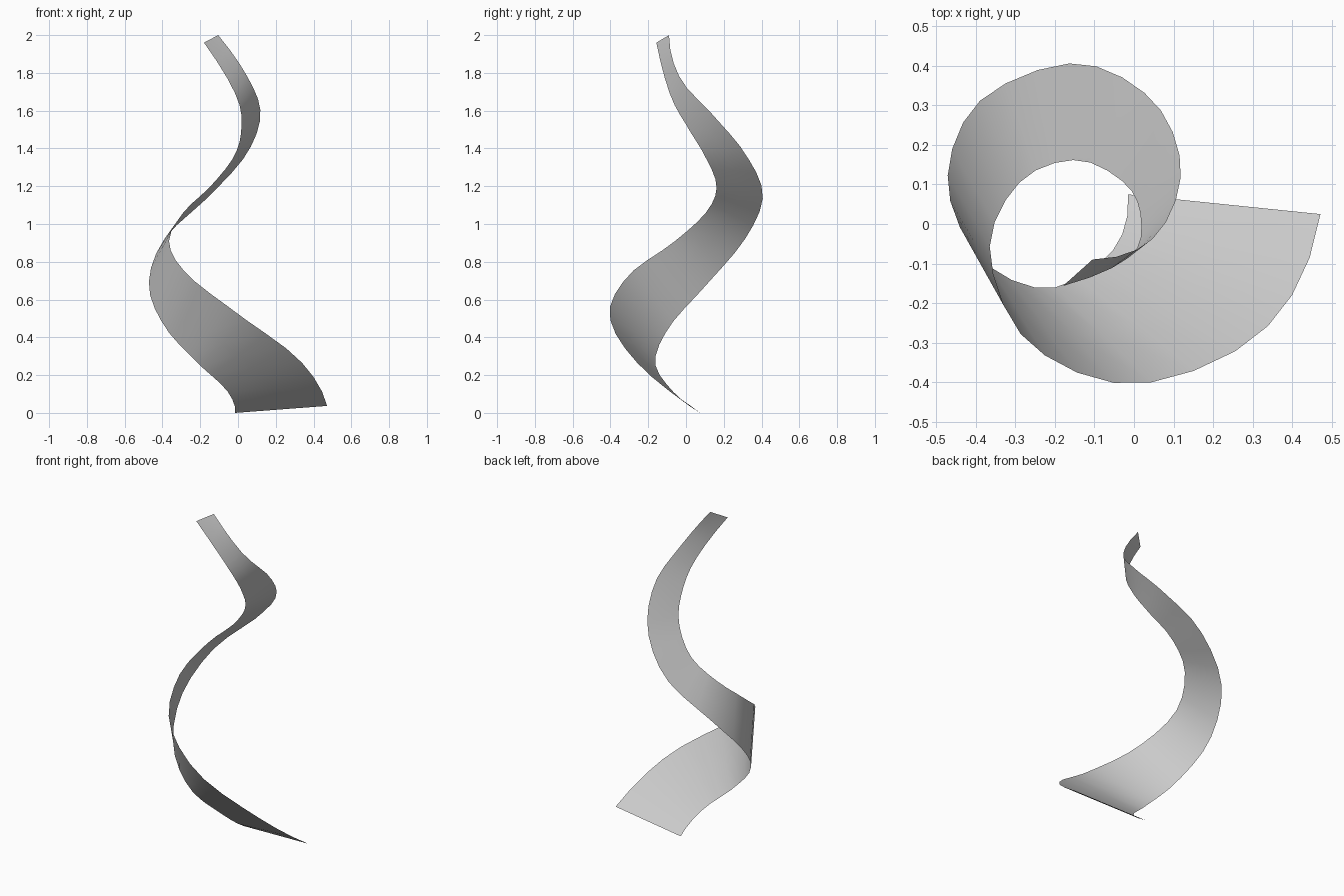
import bpy, bmesh
from mathutils import Vector

if "Cube" in bpy.data.objects:
    bpy.data.objects.remove(bpy.data.objects["Cube"])

SEGMENTS, ACROSS = 32, 2

# Two edges of the ribbon, one point per eighth of a turn
edge_a = [(.472, .025, .037), (.325, -.272, .28), (.005, -.405, .52), (-.265, -.302, .73),
          (-.365, -.07, .90), (-.29, .105, 1.06), (-.145, .162, 1.20), (-.02, .10, 1.36),
          (.018, .01, 1.51), (-.01, -.082, 1.68), (-.18, -.157, 1.96)]
edge_b = [(-.015, .075, 0), (-.06, -.075, .12), (-.22, -.163, .27), (-.39, -.085, .46),
          (-.472, .11, .68), (-.39, .312, .92), (-.15, .407, 1.15), (.045, .315, 1.37),
          (.119, .14, 1.58), (.055, -.03, 1.77), (-.105, -.09, 2.0)]


def smooth_path(points):
    """Return a function giving a smooth point for t in 0..1."""
    p = [Vector(c) for c in points]
    p = [3 * p[0] - 3 * p[1] + p[2]] + p + [3 * p[-1] - 3 * p[-2] + p[-3]]
    spans = len(points) - 1

    def at(t):
        i = min(int(t * spans), spans - 1)
        u = t * spans - i
        a, b, c, d = p[i:i + 4]
        return .5 * (2 * b + (c - a) * u + (2 * a - 5 * b + 4 * c - d) * u ** 2
                     + (3 * b - a - 3 * c + d) * u ** 3)
    return at


# Twisting, tapering ribbon: straight rungs between the two edges
path_a, path_b = smooth_path(edge_a), smooth_path(edge_b)
bm = bmesh.new()
rows = []
for i in range(SEGMENTS + 1):
    a, b = path_a(i / SEGMENTS), path_b(i / SEGMENTS)
    rows.append([bm.verts.new(a.lerp(b, j / ACROSS)) for j in range(ACROSS + 1)])
for r0, r1 in zip(rows, rows[1:]):
    for j in range(ACROSS):
        bm.faces.new((r0[j], r0[j + 1], r1[j + 1], r1[j])).smooth = True

mesh = bpy.data.meshes.new("spiral_ribbon")
bm.to_mesh(mesh)
bm.free()
ribbon = bpy.data.objects.new("spiral_ribbon", mesh)
bpy.context.collection.objects.link(ribbon)
